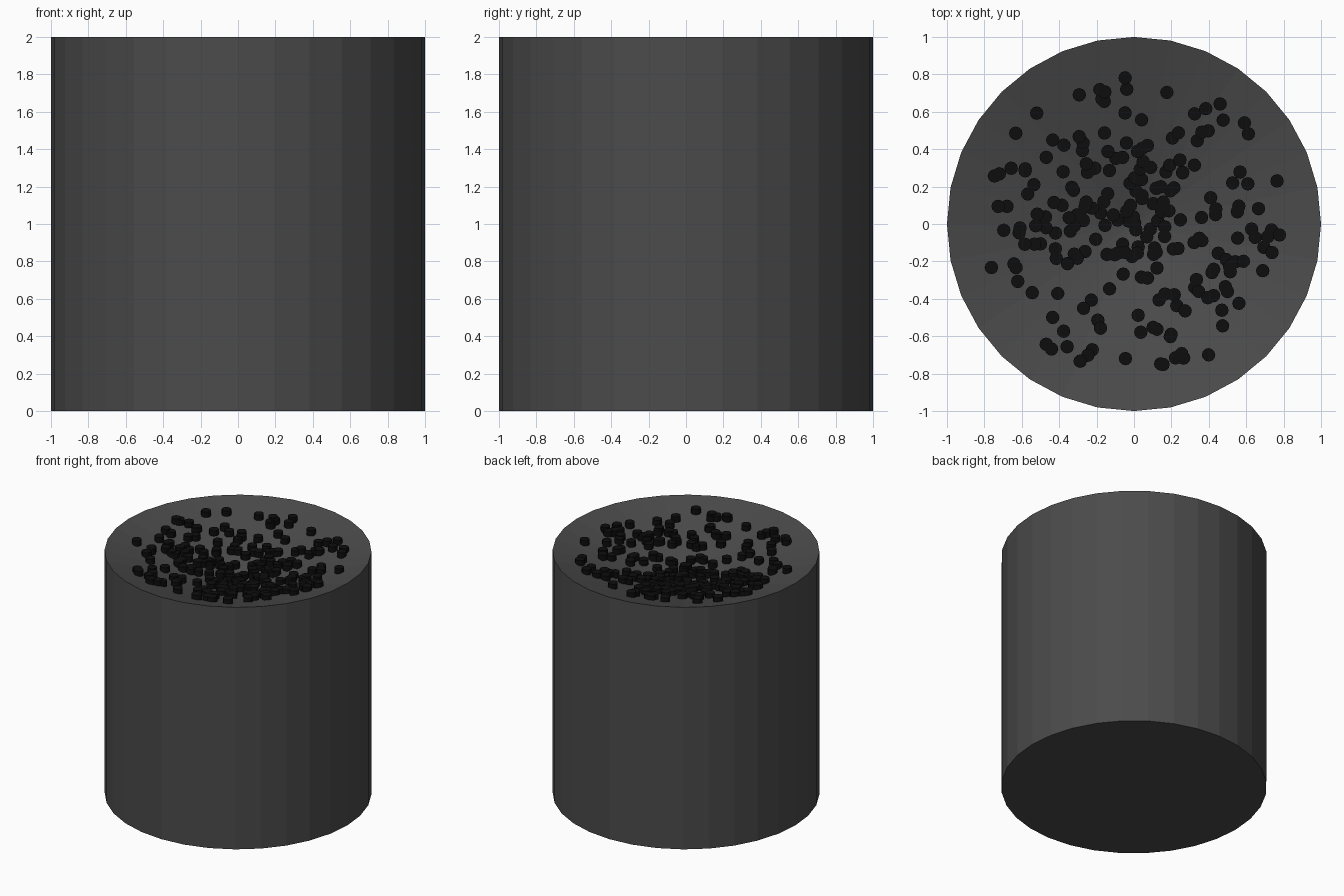
import bpy, bmesh, math, random
from mathutils import Matrix

if "Cube" in bpy.data.objects:
    bpy.data.objects.remove(bpy.data.objects["Cube"])

random.seed(7)
SIDES, RADIUS, HEIGHT, DIP = 32, 1.0, 2.0, 0.3


def make_object(name, bm, value):
    bmesh.ops.recalc_face_normals(bm, faces=bm.faces)
    mesh = bpy.data.meshes.new(name)
    bm.to_mesh(mesh)
    bm.free()
    mat = bpy.data.materials.new(name + "_material")
    mat.diffuse_color = (value, value, value, 1)
    mat.use_nodes = True
    mat.node_tree.nodes["Principled BSDF"].inputs["Base Color"].default_value = mat.diffuse_color
    mesh.materials.append(mat)
    obj = bpy.data.objects.new(name, mesh)
    bpy.context.collection.objects.link(obj)
    return obj


# Drum: faceted cylinder whose top cap is poked down into a shallow funnel
bm = bmesh.new()
bmesh.ops.create_cone(bm, cap_ends=True, segments=SIDES, radius1=RADIUS, radius2=RADIUS,
                      depth=HEIGHT, matrix=Matrix.Translation((0, 0, HEIGHT / 2)))
top = [f for f in bm.faces if f.calc_center_median().z > HEIGHT - 0.01]
centre = bmesh.ops.poke(bm, faces=top)["verts"][0]
centre.co.z = HEIGHT - DIP
make_object("drum", bm, 0.07)

# Pellets: small upright cylinders scattered over the funnel
PELLET_R, PELLET_H = 0.036, 0.045
bm = bmesh.new()
for i in range(220):
    r = 0.81 * random.random() ** 0.58
    a = random.uniform(0, 2 * math.pi)
    z = HEIGHT - DIP * (1 - r) + PELLET_H / 2
    bmesh.ops.create_cone(bm, cap_ends=True, segments=12, radius1=PELLET_R, radius2=PELLET_R,
                          depth=PELLET_H,
                          matrix=Matrix.Translation((r * math.cos(a), r * math.sin(a), z)))
make_object("pellets", bm, 0.004)
